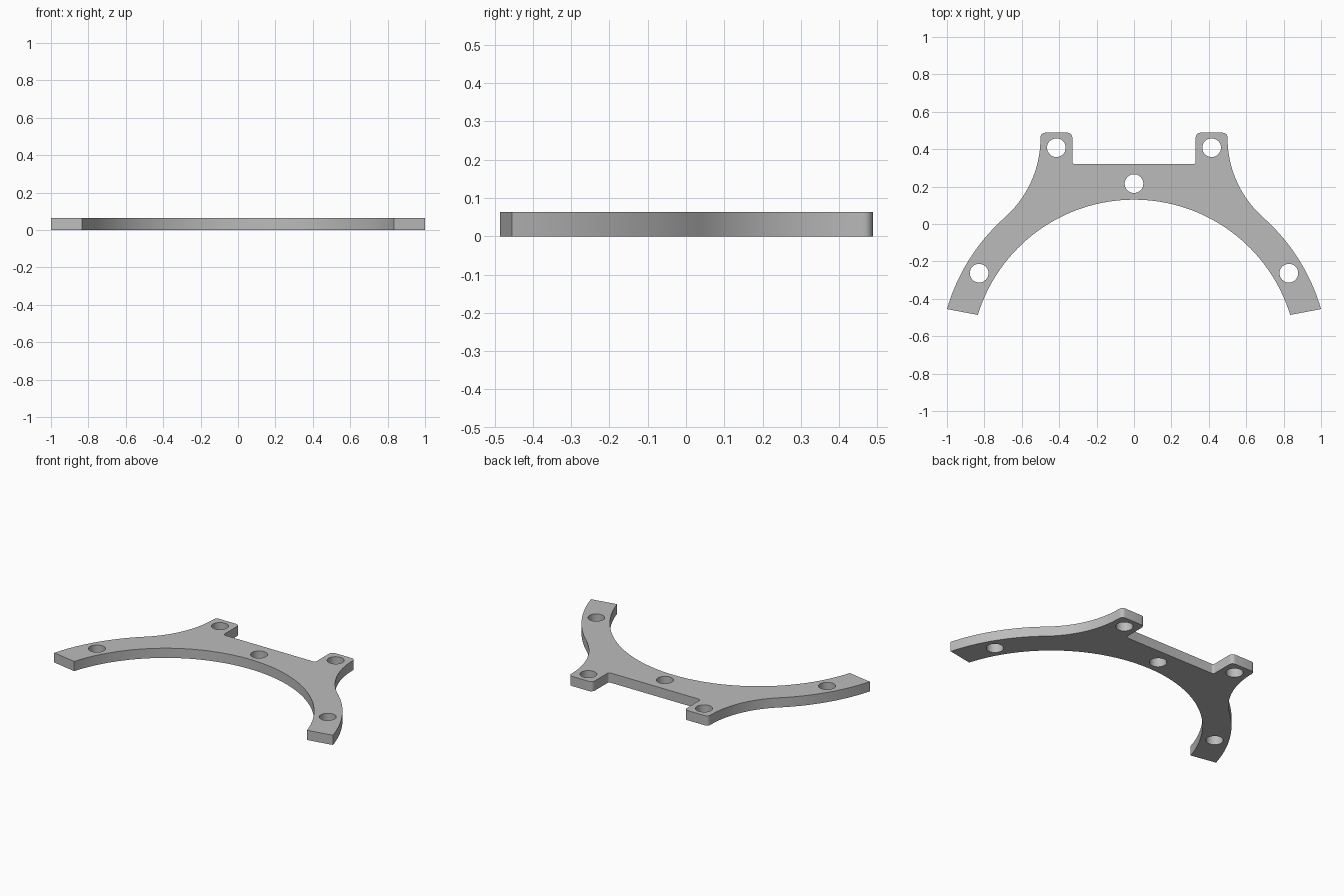
import bpy, bmesh, math
from mathutils import Vector

if "Cube" in bpy.data.objects:
    bpy.data.objects.remove(bpy.data.objects["Cube"])

THICK = 0.063
HOLE_R = 0.05
RING = Vector((0, -0.744))      # centre shared by the inner and outer arcs
INNER_R, OUTER_R = 0.874, 1.041
FLANK = Vector((1.069, 0.46))   # centre of the concave flank
FLANK_R = 0.569


def arc(centre, radius, start, end, steps):
    """Points on an arc, angles in radians."""
    return [Vector(centre) + radius * Vector((math.cos(a), math.sin(a)))
            for a in (start + (end - start) * i / steps for i in range(steps + 1))]


def heading(a, b):
    d = Vector(b) - Vector(a)
    return math.atan2(d.y, d.x)


# Right-hand half of the outline, from the crown of the inner arc to the notch
foot_in, foot_out = (0.835, -0.486), (1.0, -0.455)
join = heading(RING, FLANK)
half = arc(RING, INNER_R, math.pi / 2, heading(RING, foot_in), 40)
half += arc(RING, OUTER_R, heading(RING, foot_out), join, 20)
half += arc(FLANK, FLANK_R, join + math.pi, math.pi, 20)[1:]
half += arc((0.475, 0.463), 0.025, 0, math.pi / 2, 6)[1:]
half += arc((0.355, 0.463), 0.025, math.pi / 2, math.pi, 6)
half += arc((0.315, 0.335), 0.015, 0, -math.pi / 2, 6)

# Mirror the half, leaving out the crown point that lies on the axis
outline = half + [Vector((-p.x, p.y)) for p in reversed(half[1:])]
holes = [(0, 0.216)] + [(s * x, y) for s in (-1, 1)
                        for x, y in ((0.415, 0.408), (0.828, -0.263))]

bm = bmesh.new()


def add_loop(points):
    verts = [bm.verts.new((p.x, p.y, 0)) for p in points]
    for i, v in enumerate(verts):
        bm.edges.new((v, verts[i - 1]))


add_loop(outline)
for hole in holes:
    add_loop(arc(hole, HOLE_R, 0, math.tau, 32)[:-1])

# Fill the flat profile and raise it into a plate
bmesh.ops.triangle_fill(bm, edges=bm.edges[:], use_beauty=True, normal=(0, 0, 1))
raised = bmesh.ops.extrude_face_region(bm, geom=bm.faces[:], use_keep_orig=True)
bmesh.ops.translate(bm, vec=(0, 0, THICK),
                    verts=[g for g in raised["geom"] if isinstance(g, bmesh.types.BMVert)])
bmesh.ops.recalc_face_normals(bm, faces=bm.faces[:])

mesh = bpy.data.meshes.new("bracket_plate")
bm.to_mesh(mesh)
bm.free()
plate = bpy.data.objects.new("bracket_plate", mesh)
bpy.context.collection.objects.link(plate)

# Plain grey finish
grey = bpy.data.materials.new("plain grey")
grey.use_nodes = True
colour = (0.5, 0.5, 0.5, 1)
grey.diffuse_color = colour
grey.node_tree.nodes["Principled BSDF"].inputs["Base Color"].default_value = colour
mesh.materials.append(grey)

bpy.ops.object.select_all(action='DESELECT')
plate.select_set(True)
bpy.context.view_layer.objects.active = plate
bpy.ops.object.shade_smooth_by_angle(angle=math.radians(30))
